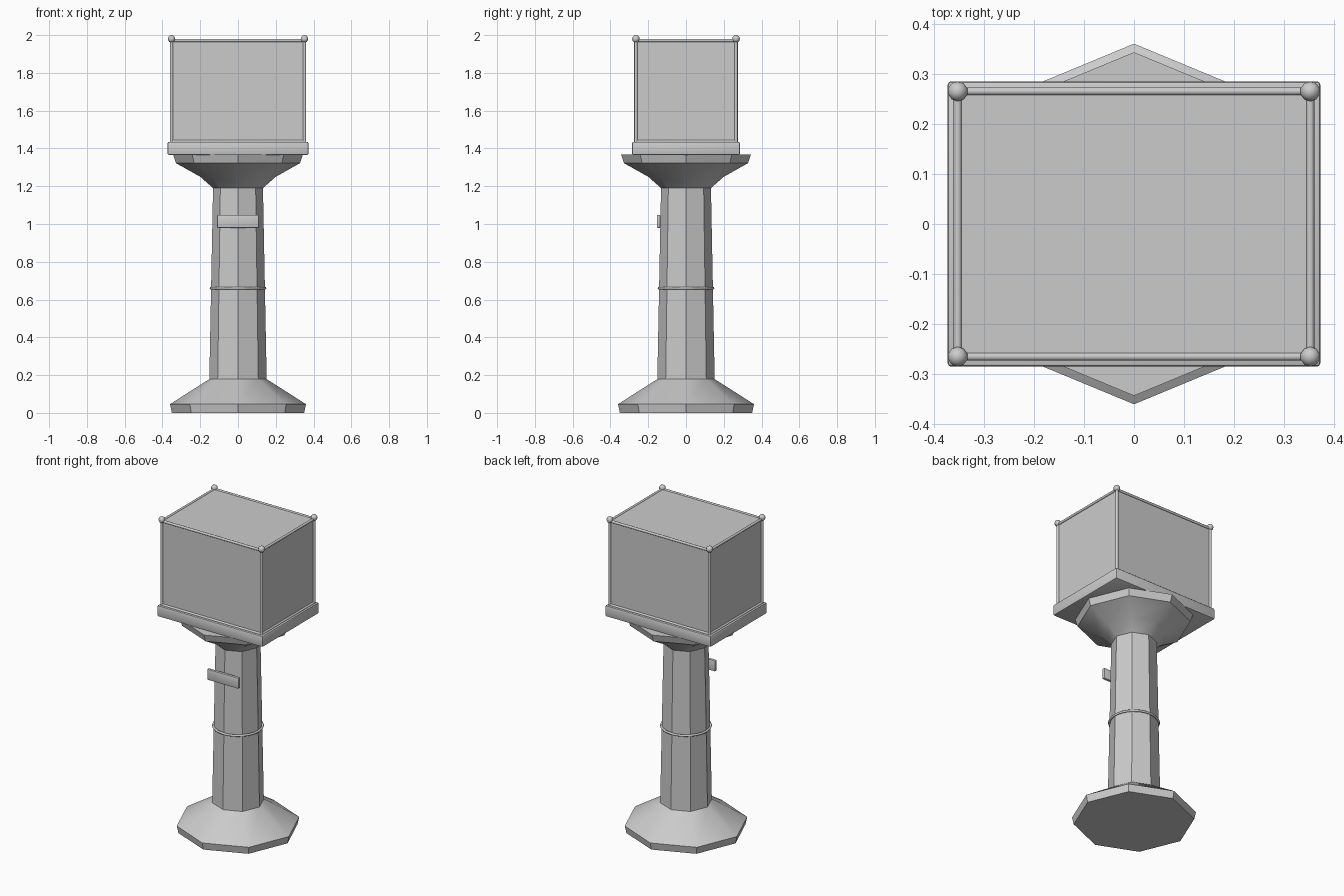
import bpy, bmesh, math
from mathutils import Vector

if "Cube" in bpy.data.objects:
    bpy.data.objects.remove(bpy.data.objects["Cube"])

grey = bpy.data.materials.new("plain grey")
grey.diffuse_color = (0.6, 0.6, 0.6, 1)
grey.use_nodes = True
grey.node_tree.nodes["Principled BSDF"].inputs["Base Color"].default_value = grey.diffuse_color


def finish(name, bm, angle=33):
    bmesh.ops.recalc_face_normals(bm, faces=bm.faces[:])
    me = bpy.data.meshes.new(name)
    bm.to_mesh(me)
    bm.free()
    ob = bpy.data.objects.new(name, me)
    bpy.context.collection.objects.link(ob)
    me.materials.append(grey)
    bpy.ops.object.select_all(action='DESELECT')
    ob.select_set(True)
    bpy.context.view_layer.objects.active = ob
    bpy.ops.object.shade_smooth_by_angle(angle=math.radians(angle))
    return ob


def lathe(name, profile, sides=8):
    """Closed turned solid from (radius, z) pairs, corners on the axes."""
    bm = bmesh.new()
    rings = [[bm.verts.new((r * math.cos(i * math.tau / sides),
                            r * math.sin(i * math.tau / sides), z))
              for i in range(sides)] for r, z in profile]
    for a, b in zip(rings, rings[1:]):
        for i in range(sides):
            j = (i + 1) % sides
            bm.faces.new((a[i], a[j], b[j], b[i]))
    bm.faces.new(rings[0][::-1])
    bm.faces.new(rings[-1])
    return finish(name, bm)


def box(name, lo, hi, bevel=0):
    bm = bmesh.new()
    bmesh.ops.create_cube(bm, size=1)
    lo, hi = Vector(lo), Vector(hi)
    for v in bm.verts:
        v.co = (lo + hi) / 2 + v.co * (hi - lo)
    if bevel:
        bmesh.ops.bevel(bm, geom=bm.edges[:], offset=bevel, segments=2,
                        profile=0.5, affect='EDGES')
    return finish(name, bm, 40)


def rod(name, p, q, r):
    bm = bmesh.new()
    bmesh.ops.create_cone(bm, cap_ends=True, segments=12, radius1=r, radius2=r,
                          depth=1)
    p, q = Vector(p), Vector(q)
    rot = (q - p).to_track_quat('Z', 'Y')
    for v in bm.verts:
        v.co.z *= (q - p).length
        v.co = rot @ v.co + (p + q) / 2
    return finish(name, bm, 40)


# pedestal
lathe("pedestal_base", [(0.35, 0), (0.36, 0.046), (0.15, 0.18)])
lathe("column", [(0.152, 0.17), (0.132, 1.2)])
lathe("capital", [(0.132, 1.19), (0.2, 1.25), (0.328, 1.322), (0.343, 1.367)])

# ring round the column
bpy.ops.mesh.primitive_torus_add(major_radius=0.143, minor_radius=0.007,
                                 major_segments=32, minor_segments=8,
                                 location=(0, 0, 0.66))
ring = bpy.context.object
ring.name = "column_ring"
ring.data.materials.append(grey)
bpy.ops.object.shade_smooth()

# plaque on the front
box("plaque", (-0.11, -0.154, 0.98), (0.11, -0.136, 1.048), 0.003)

# platform and case
box("case_platform", (-0.372, -0.285, 1.365), (0.372, 0.285, 1.435), 0.007)
X, Y, TOP, LOW = 0.352, 0.265, 1.972, 1.437
box("case_panels", (-X, -Y, 1.43), (X, Y, TOP + 0.002))

# frame of the case
for z, label in ((TOP, "top"), (LOW, "bottom")):
    for s in (-1, 1):
        rod(label + "_long_rail", (-X, s * Y, z), (X, s * Y, z), 0.008)
        rod(label + "_short_rail", (s * X, -Y, z), (s * X, Y, z), 0.008)
for sx in (-1, 1):
    for sy in (-1, 1):
        rod("corner_post", (sx * X, sy * Y, 1.43), (sx * X, sy * Y, TOP), 0.009)
        bm = bmesh.new()
        bmesh.ops.create_uvsphere(bm, u_segments=10, v_segments=8, radius=0.02)
        bmesh.ops.translate(bm, verts=bm.verts[:], vec=(sx * X, sy * Y, 1.98))
        finish("corner_ball", bm, 50)
